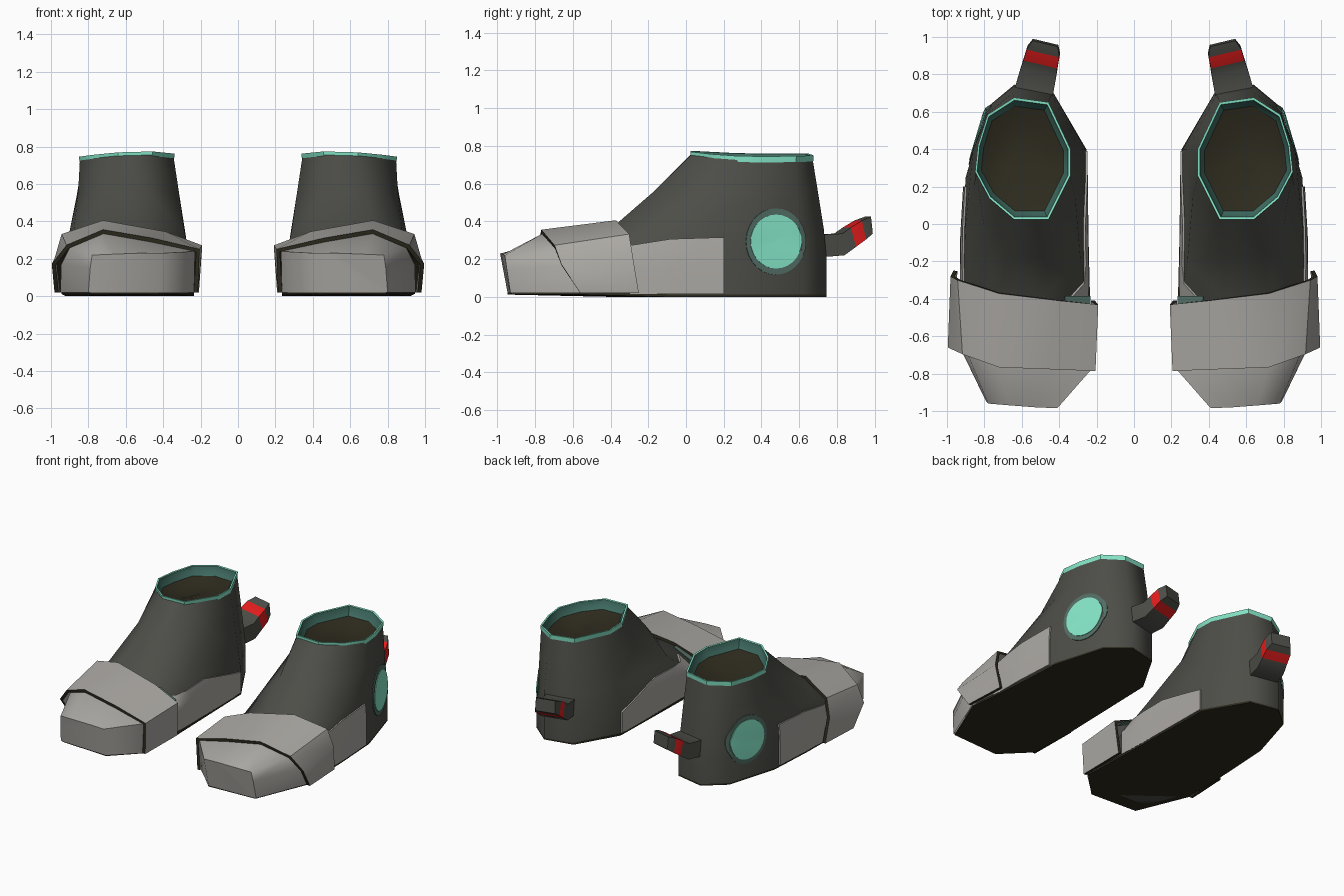
import bpy, bmesh, math
from mathutils import Vector
from mathutils.bvhtree import BVHTree

if "Cube" in bpy.data.objects:
    bpy.data.objects.remove(bpy.data.objects["Cube"])


def material(name, rgb):
    m = bpy.data.materials.new(name)
    m.diffuse_color = (*rgb, 1)
    m.use_nodes = True
    m.node_tree.nodes["Principled BSDF"].inputs["Base Color"].default_value = m.diffuse_color
    return m


DARK = material("charcoal", (0.075, 0.075, 0.065))
GREY = material("light_grey", (0.41, 0.395, 0.37))
TEAL = material("teal", (0.25, 0.84, 0.61))
DEEP = material("deep_teal", (0.05, 0.15, 0.12))
DULL = material("dull_teal", (0.085, 0.155, 0.13))
RED = material("red", (0.78, 0.012, 0.012))
BLACK = material("sole_black", (0.027, 0.024, 0.013))


def loft(rows, closed, cap_first=False, cap_last=False):
    """Bridge rows of points with quads."""
    bm = bmesh.new()
    vs = [[bm.verts.new(p) for p in r] for r in rows]
    n = len(rows[0])
    for i, (a, b) in enumerate(zip(vs, vs[1:])):
        for j in range(n if closed else n - 1):
            k = (j + 1) % n
            f = bm.faces.new((a[j], a[k], b[k], b[j]))
            f.material_index = i        # remember the row, resolved in finish()
    if cap_first:
        bm.faces.new(vs[0][::-1])
    if cap_last:
        bm.faces.new(vs[-1])
    bmesh.ops.recalc_face_normals(bm, faces=bm.faces)
    return bm


def finish(bm, name, mats, rule=None, thick=0, rim=0, angle=35):
    """Make an object, mirrored to the other foot."""
    for f in bm.faces:
        f.material_index = rule(f) if rule else 0
    me = bpy.data.meshes.new(name)
    bm.to_mesh(me)
    bm.free()
    ob = bpy.data.objects.new(name, me)
    bpy.context.collection.objects.link(ob)
    for m in mats:
        me.materials.append(m)
    bpy.ops.object.select_all(action='DESELECT')
    ob.select_set(True)
    bpy.context.view_layer.objects.active = ob
    bpy.ops.object.shade_smooth_by_angle(angle=math.radians(angle))
    if thick:
        s = ob.modifiers.new("thickness", 'SOLIDIFY')
        s.thickness, s.offset, s.material_offset_rim = thick, 0, rim
        e = ob.modifiers.new("crisp_rim", 'EDGE_SPLIT')
        e.split_angle = math.radians(50)
    mir = ob.modifiers.new("other_foot", 'MIRROR')
    mir.use_mirror_merge = False
    return ob


def at(points, z):
    return [(x, y, z) for x, y in points]


def scaled(ring, k, dz):
    c = sum((Vector(p) for p in ring), Vector()) / len(ring)
    return [(c.x + (p[0] - c.x) * k, c.y + (p[1] - c.y) * k, p[2] + dz) for p in ring]


# boot body: horizontal rings from the ground to the ankle opening
ground = [(.36, -.84), (.79, -.82), (.92, -.5), (.92, -.1), (.90, .25),
          (.79, .62), (.64, .745), (.43, .70), (.26, .40), (.25, -.40)]
low = [(.36, -.74), (.76, -.72), (.92, -.48)] + ground[3:]
instep = [(.48, -.38, .33), (.72, -.37, .385), (.88, -.25, .33), (.90, 0, .35), (.885, .3, .36),
          (.79, .6, .36), (.65, .73, .36), (.44, .69, .36), (.285, .4, .36), (.285, -.2, .34)]
ankle = at([(.47, -.18), (.68, -.18), (.80, -.02), (.855, .2), (.86, .4),
            (.785, .59), (.65, .70), (.45, .67), (.315, .4), (.315, .15)], .55)
opening = [(.46, .03, .76), (.64, .03, .755), (.77, .14, .742), (.845, .28, .732), (.83, .42, .73),
           (.78, .58, .732), (.64, .67, .735), (.46, .645, .745), (.345, .40, .745), (.345, .26, .748)]
body = loft([at(ground, .012), at(low, .2), instep, ankle, opening], True, cap_first=True)
tree = BVHTree.FromBMesh(body)
finish(body, "boot_body", [DARK], angle=60)

# teal collar with a deep teal inner slope, and the shallow dark insert in the opening
finish(loft([scaled(opening, 1.012, -.018), scaled(opening, 1.02, .014), scaled(opening, .975, .012),
             scaled(opening, .95, -.02), scaled(opening, .86, -.055)], True),
       "collar", [TEAL, DEEP], rule=lambda f: int(f.material_index >= 2))
finish(loft([scaled(opening, .88, -.048), scaled(opening, .6, -.08), scaled(opening, .2, -.09)],
            True, cap_last=True), "opening_insert", [BLACK], angle=60)

# sole slab
sole = [(.42, -.945), (.79, -.925), (.945, -.55)] + ground[3:8] + [(.255, .40), (.235, -.40), (.235, -.76)]
tip_lift = lambda y: .012 if y < -.4 else 0
finish(loft([[(x, y, tip_lift(y)) for x, y in sole],
             [(x, y, tip_lift(y) + .014) for x, y in sole]], True, True, True), "sole", [BLACK])

# toe cap: tucked back edge, strap line, blunt front
mouth = [(.235, -.77, .02), (.23, -.78, .24), (.46, -.77, .29), (.72, -.76, .335),
         (.90, -.67, .26), (.945, -.63, .17), (.95, -.56, .02)]
nose = [(.42, -.945, .02), (.41, -.985, .23), (.53, -.98, .23), (.66, -.97, .225),
        (.78, -.96, .22), (.79, -.95, .15), (.80, -.93, .02)]
tuck = [(x, y + .12, z) for x, y, z in mouth]
finish(loft([tuck, mouth, nose], False, cap_last=True), "toe_cap", [GREY], angle=60)

# wide strap over the toes, with dark cut edges
front_edge = [(.225, -.78, .02), (.215, -.785, .245), (.46, -.775, .30), (.72, -.765, .345),
              (.91, -.695, .265), (.985, -.66, .17), (.97, -.56, .02)]
back_edge = [(.22, -.41, .02), (.20, -.43, .265), (.39, -.41, .335), (.72, -.37, .395),
             (.935, -.30, .325), (.97, -.28, .2), (.955, -.25, .02)]
finish(loft([front_edge, back_edge], False), "toe_strap", [GREY, BLACK], thick=.022, rim=1)

# dark filler closing the gap between strap and toe cap
finish(loft([[(x, y + .04, z) for x, y, z in front_edge], tuck], False), "strap_gap", [BLACK])

# small dull patch peeking out behind the strap on the inner side
finish(loft([[(.235, -.385, .262), (.37, -.385, .322)], [(.235, -.46, .262), (.37, -.46, .322)]], False),
       "strap_patch", [DULL], thick=.008)


def on_body(y, z, outer, lift):
    """Point on the inner or outer flank of the boot, lifted off the surface."""
    d = Vector((-1 if outer else 1, 0, 0))
    hit, normal, *_ = tree.ray_cast(Vector((2 if outer else 0, y, z)), d)
    if hit is None:
        return Vector((.87 if outer else .26, y, z))
    if normal.dot(d) > 0:
        normal = -normal
    return hit + normal * lift


# flank panels: (outer side, front y, rear y, top height at front / middle / rear)
for name, outer, y0, y1, tops in [("outer_panel", True, -.36, .20, (.26, .305, .315)),
                                  ("inner_panel", False, -.42, .39, (.26, .27, .17))]:
    rows = []
    for i in range(9):
        t = i / 8
        top = tops[0] + (tops[1] - tops[0]) * t * 2 if t < .5 else tops[1] + (tops[2] - tops[1]) * (t * 2 - 1)
        y = y0 + (y1 - y0) * t
        rows.append([on_body(y, .016 + (top - .016) * k / 4, outer, .004) for k in range(5)])
    finish(loft(rows, False), name, [GREY], thick=.014)

# round ankle badge: teal disc on a dull ring, following the outer flank
for name, mat, ry, rz, lift in [("badge_ring", DULL, .158, .176, .003),
                                ("badge_disc", TEAL, .135, .143, .007)]:
    rows = [[on_body(.475 + ry * r * math.cos(a * math.tau / 28), .293 + rz * r * math.sin(a * math.tau / 28),
                     True, lift) for a in range(28)] for r in (.05, .35, .7, 1)]
    finish(loft(rows, True, cap_first=True), name, [mat], thick=.006)

# heel tab: bent bar with a red band; each section is low (s, z), high (s, z), half width
base, along, across = Vector((.535, .71, 0)), Vector((-.23, .97, 0)), Vector((.97, .23, 0))
sections = [(-.02, .21, -.02, .33, .105), (.11, .22, .10, .335, .098), (.175, .265, .147, .368, .093),
            (.23, .304, .208, .404, .09), (.272, .335, .262, .425, .07)]
rows = []
for s0, z0, s1, z1, w in sections:
    rows.append([base + along * s + across * k * w + Vector((0, 0, z))
                 for s, z, k in ((s0, z0, -1), (s0, z0, 1), (s1, z1, 1), (s1, z1, -1))])
tab = loft(rows, True, True, True)
finish(tab, "heel_tab", [DARK, RED], rule=lambda f: int(f.material_index == 2), angle=35)
